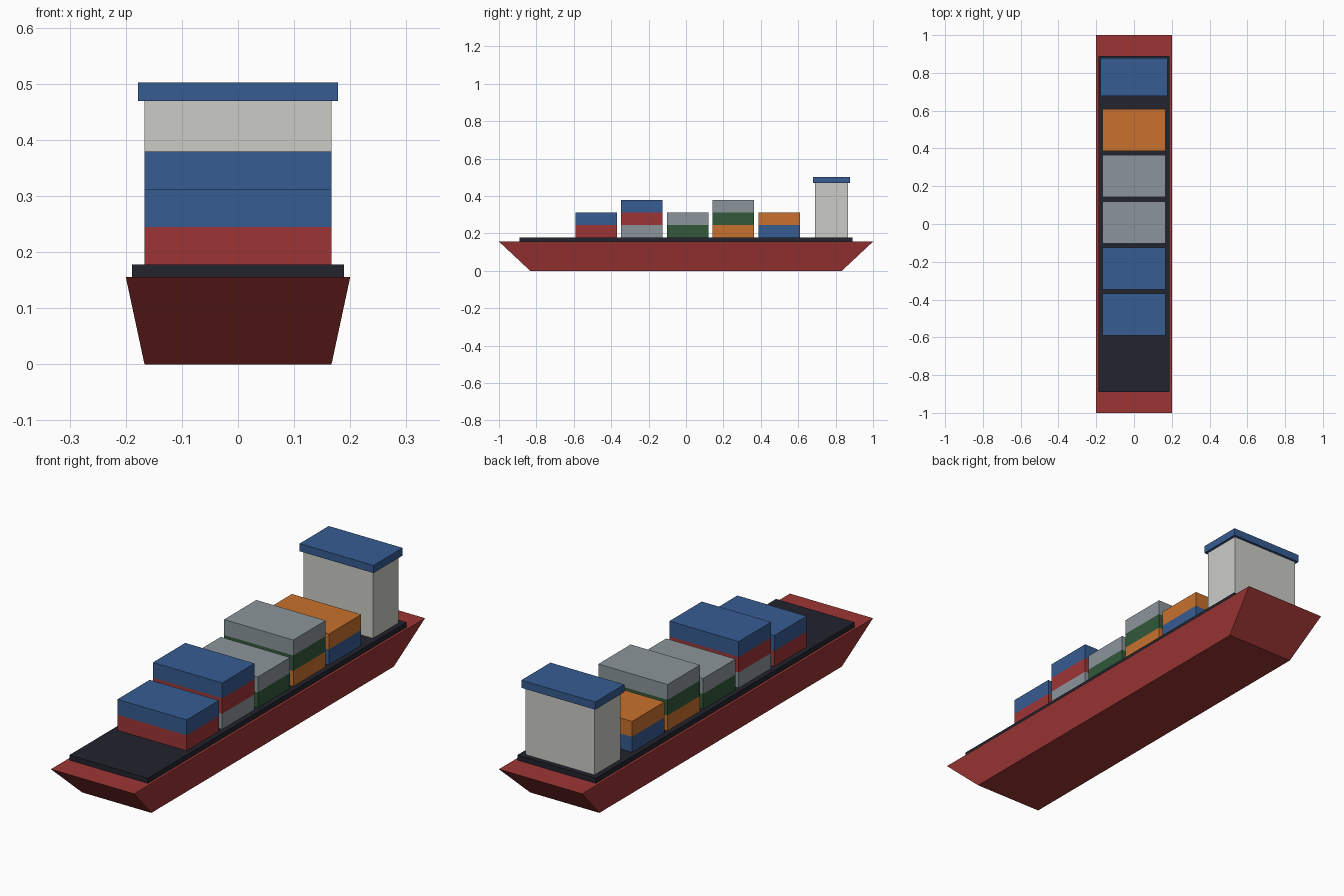
import bpy, bmesh

if "Cube" in bpy.data.objects:
    bpy.data.objects.remove(bpy.data.objects["Cube"])


def material(name, hex_rgb):
    def lin(c):
        c /= 255
        return c / 12.92 if c <= 0.04045 else ((c + 0.055) / 1.055) ** 2.4
    m = bpy.data.materials.new(name)
    m.diffuse_color = [lin(int(hex_rgb[i:i + 2], 16)) for i in (0, 2, 4)] + [1]
    m.use_nodes = True
    m.node_tree.nodes["Principled BSDF"].inputs["Base Color"].default_value = m.diffuse_color
    return m


RED = material("red", "9E3535")
BLUE = material("blue", "365C91")
ORANGE = material("orange", "C8712D")
GREEN = material("green", "32583A")
GREY = material("grey", "8B959B")
WHITE = material("off white", "CBCBC6")
DARK = material("dark deck", "22232D")


def box(name, mat, x, y0, y1, z0, z1, taper=(1, 1)):
    """Box spanning -x..x, y0..y1, z0..z1; taper scales its bottom face."""
    bm = bmesh.new()
    bmesh.ops.create_cube(bm, size=1)
    mid = (y0 + y1) / 2
    for v in bm.verts:
        low = v.co.z < 0
        sx, sy = taper if low else (1, 1)
        v.co = (v.co.x * 2 * x * sx, mid + v.co.y * (y1 - y0) * sy, z0 if low else z1)
    mesh = bpy.data.meshes.new(name)
    bm.to_mesh(mesh)
    bm.free()
    mesh.materials.append(mat)
    ob = bpy.data.objects.new(name, mesh)
    bpy.context.collection.objects.link(ob)
    return ob


# Hull, narrower at the keel, with raked ends
box("hull", RED, 0.2, -1, 1, 0, 0.1556, taper=(0.8333, 0.8333))
box("deck", DARK, 0.1889, -0.8889, 0.8889, 0.1556, 0.1778)

# Container stacks, listed bow to stern and bottom to top
stacks = [(RED, BLUE), (GREY, RED, BLUE), (GREEN, GREY),
          (ORANGE, GREEN, GREY), (BLUE, ORANGE)]
H = 0.0672
for i, stack in enumerate(stacks):
    y = -0.48 + 0.2444 * i
    for j, mat in enumerate(stack):
        z = 0.1778 + H * j
        box(f"container_{i + 1}_{j + 1}", mat, 0.1667, y - 0.1111, y + 0.1111, z, z + H)

# Bridge tower and its roof
box("bridge_tower", WHITE, 0.1667, 0.6889, 0.8667, 0.1778, 0.4689)
box("bridge_roof", BLUE, 0.1778, 0.6778, 0.8778, 0.4689, 0.5022)
